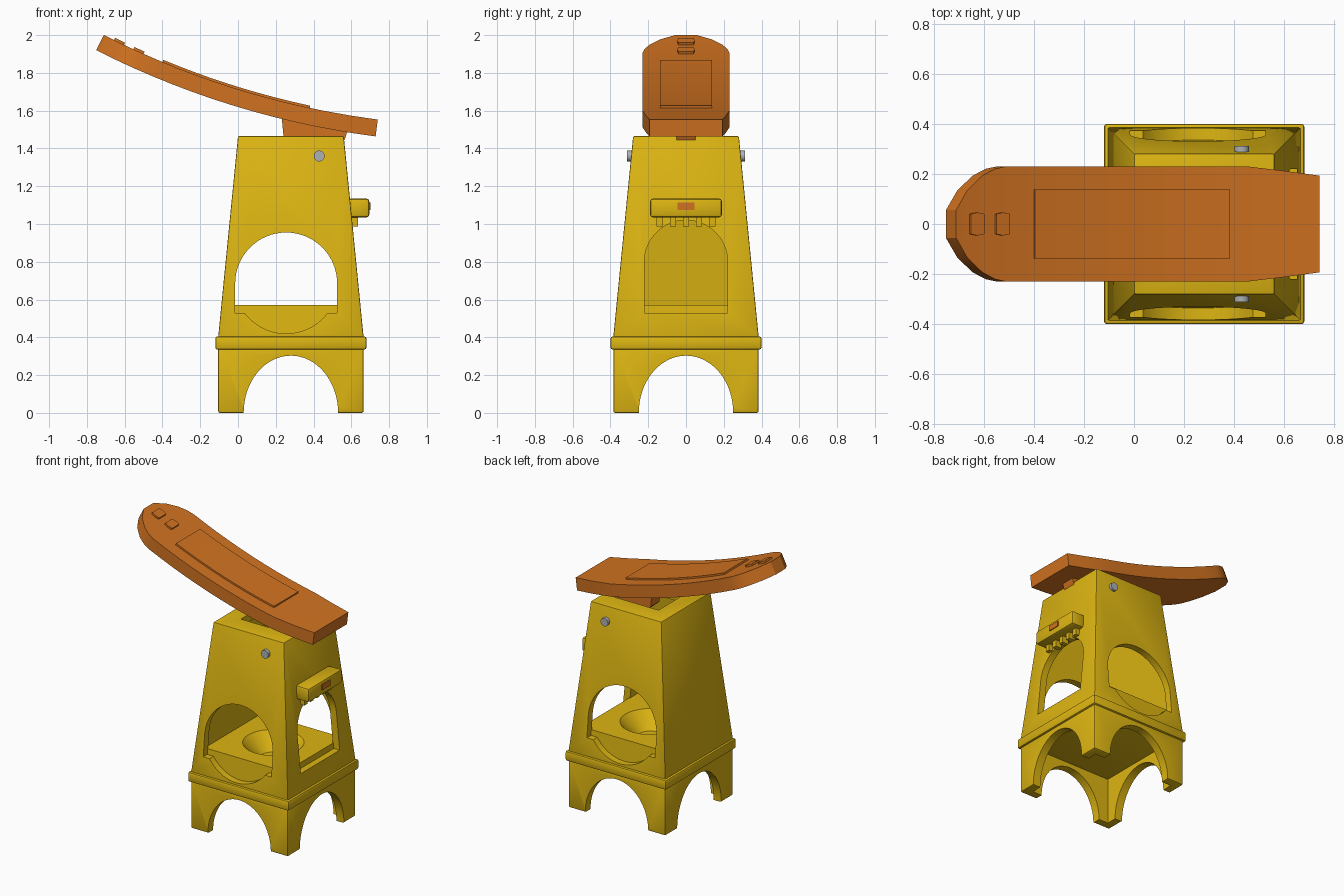
import bpy, bmesh
from math import sin, cos, pi, asin, radians
from mathutils import Vector

if "Cube" in bpy.data.objects:
    bpy.data.objects.remove(bpy.data.objects["Cube"])


def material(name, rgb):
    m = bpy.data.materials.new(name)
    m.use_nodes = True
    m.diffuse_color = (*rgb, 1)
    m.node_tree.nodes["Principled BSDF"].inputs["Base Color"].default_value = (*rgb, 1)
    return m


YELLOW = material("yellow plastic", (0.72, 0.46, 0.006))
ORANGE = material("orange plastic", (0.64, 0.17, 0.015))
GREY = material("grey metal", (0.42, 0.44, 0.46))
CX = 0.28  # tower axis
parts = []


def finish(name, bm, mat):
    bmesh.ops.recalc_face_normals(bm, faces=bm.faces)
    me = bpy.data.meshes.new(name)
    bm.to_mesh(me)
    bm.free()
    me.materials.append(mat)
    ob = bpy.data.objects.new(name, me)
    bpy.context.collection.objects.link(ob)
    parts.append(ob)
    return ob


def box(name, lo, hi, mat=YELLOW, top=1.0):
    """Box between two corners; top scales the upper face."""
    lo, hi = Vector(lo), Vector(hi)
    mid, size = (lo + hi) / 2, hi - lo
    bm = bmesh.new()
    bmesh.ops.create_cube(bm, size=1)
    for v in bm.verts:
        k = top if v.co.z > 0 else 1
        v.co = Vector((v.co.x * size.x * k, v.co.y * size.y * k, v.co.z * size.z)) + mid
    return finish(name, bm, mat)


def square(name, half, z0, z1, top=1.0):
    return box(name, (CX - half, -half, z0), (CX + half, half, z1), top=top)


def prism(name, pts, axis, lo, hi, mat=YELLOW):
    """Extrude an upright profile along x or y."""
    bm = bmesh.new()
    place = (lambda p, d: (p[0], d, p[1])) if axis == "y" else (lambda p, d: (d, p[0], p[1]))
    a = [bm.verts.new(place(p, lo)) for p in pts]
    b = [bm.verts.new(place(p, hi)) for p in pts]
    bm.faces.new(a)
    bm.faces.new(b)
    for i in range(len(a)):
        j = (i + 1) % len(a)
        bm.faces.new((a[i], a[j], b[j], b[i]))
    return finish(name, bm, mat)


def arc(cx, cz, rx, rz, start, end, n=32):
    angles = [radians(start + (end - start) * i / n) for i in range(n + 1)]
    return [(cx + rx * cos(t), cz + rz * sin(t)) for t in angles]


def apply(ob, kind, **settings):
    mod = ob.modifiers.new(kind.lower(), kind)
    for key, value in settings.items():
        setattr(mod, key, value)
    bpy.context.view_layer.objects.active = ob
    bpy.ops.object.modifier_apply(modifier=mod.name)


def bevel(ob, width):
    apply(ob, "BEVEL", width=width, segments=2)


def cut(ob, *cutters):
    for c in cutters:
        apply(ob, "BOOLEAN", operation="DIFFERENCE", solver="EXACT", object=c)
        parts.remove(c)
        bpy.data.objects.remove(c)


# Base with four arched sides
base = square("base_legs", 0.385, 0, 0.345)
bevel(base, 0.01)
cut(base, square("hollow", 0.325, -0.1, 0.5),
    prism("arch_y", arc(CX, 0, 0.25, 0.303, 0, 180) + [(CX - 0.25, -0.1), (CX + 0.25, -0.1)], "y", -1, 1),
    prism("arch_x", arc(0, 0, 0.25, 0.303, 0, 180) + [(-0.25, -0.1), (0.25, -0.1)], "x", -1, 2))

band = square("base_band", 0.4, 0.335, 0.405)
bevel(band, 0.012)

# Tapered hollow tower
tower = square("tower", 0.385, 0.4, 1.465, top=0.28 / 0.385)
bevel(tower, 0.006)
ox = 0.255
opening = (arc(ox, 0.685, 0.27, 0.27, 0, 180) + [(ox - 0.27, 0.53)]
           + arc(ox, 0.695, 0.275, 0.275, 217, 323, 20) + [(ox + 0.27, 0.53)])
doorway = arc(0, 0.8, 0.22, 0.22, 0, 180) + [(-0.22, 0.53), (0.22, 0.53)]
cut(tower, square("cavity", 0.335, 0.39, 1.41, top=0.705),
    prism("side_opening", opening, "y", -1, 1),
    prism("end_opening", doorway, "x", CX, 1),
    box("roof_slot", (0.12, -0.14, 1.3), (0.5, 0.14, 1.6)))

# Floor with a round funnel
floor = square("tower_floor", 0.338, 0.38, 0.57, top=0.956)
bm = bmesh.new()
bmesh.ops.create_cone(bm, cap_ends=True, segments=40, radius1=0.09, radius2=0.21, depth=0.12)
bmesh.ops.translate(bm, verts=bm.verts, vec=(CX, 0, 0.52))
cut(floor, finish("funnel", bm, YELLOW))

# Bracket with comb teeth and a small plate
bracket = box("bracket", (0.585, -0.19, 1.035), (0.695, 0.19, 1.135))
bevel(bracket, 0.015)
box("bracket_plate", (0.693, -0.046, 1.075), (0.701, 0.046, 1.113), ORANGE)
for i in range(5):
    y = (i - 2) * 0.069
    box("bracket_tooth", (0.585, y - 0.017, 0.988), (0.635, y + 0.017, 1.04))

# Pivot pin and the stem it holds
prism("pivot_pin", arc(0.43, 1.36, 0.029, 0.029, 0, 345, 23), "y", -0.312, 0.312, GREY)
prism("board_stem", [(0.23, 1.58), (0.245, 1.42), (0.37, 1.31), (0.48, 1.31),
                     (0.566, 1.45), (0.585, 1.51)], "y", -0.05, 0.05, ORANGE)

# Curved board: every slab follows the same large arc
R, AX, AZ = 4.46, 1.312, 5.976


def slab(name, stations, low, high):
    """Bent slab from (x, half width) stations, between two heights off the board's top."""
    bm = bmesh.new()
    rings = []
    for x, w in stations:
        a = asin((x - AX) / R)
        rings.append([bm.verts.new((AX + (R - h) * sin(a), y, AZ - (R - h) * cos(a)))
                      for y, h in ((-w, low), (w, low), (w, high), (-w, high))])
    bm.faces.new(rings[0])
    bm.faces.new(rings[-1])
    for p, q in zip(rings, rings[1:]):
        for i in range(4):
            j = (i + 1) % 4
            bm.faces.new((p[i], p[j], q[j], q[i]))
    return finish(name, bm, ORANGE)


tip = [(-0.71, 0.055), (-0.665, 0.135), (-0.605, 0.193), (-0.555, 0.22), (-0.51, 0.23)]
middle = [(-0.41 + 0.0955 * i, 0.23) for i in range(10)]
slab("board", tip + middle + [(0.6, 0.212), (0.74, 0.193)], -0.09, 0)
slab("board_panel", [(-0.4 + 0.078 * i, 0.137) for i in range(11)], -0.005, 0.012)
for x in (-0.63, -0.527):
    slab("board_ridge", [(x - 0.027, 0.04), (x, 0.046), (x + 0.027, 0.04)], -0.005, 0.013)

# Smooth curved faces, keep corners crisp
for ob in bpy.context.selected_objects:
    ob.select_set(False)
for ob in parts:
    ob.select_set(True)
bpy.context.view_layer.objects.active = parts[0]
bpy.ops.object.shade_smooth_by_angle(angle=radians(25))
